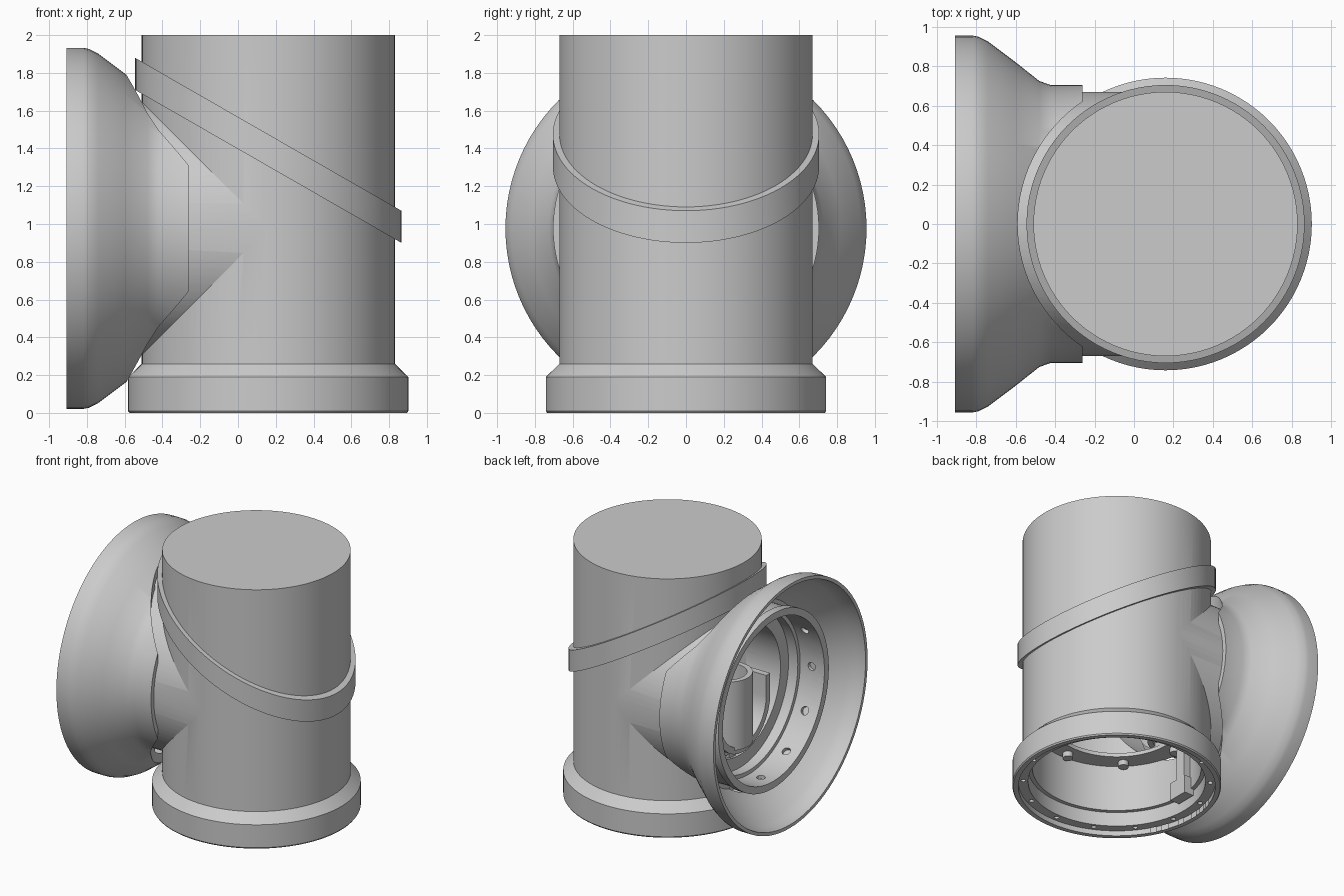
import bpy, bmesh, math
from mathutils import Matrix, Vector

if "Cube" in bpy.data.objects:
    bpy.data.objects.remove(bpy.data.objects["Cube"])

grey = bpy.data.materials.new("plain grey")
grey.use_nodes = True
grey.diffuse_color = (0.6, 0.6, 0.6, 1)
grey.node_tree.nodes["Principled BSDF"].inputs["Base Color"].default_value = (0.6, 0.6, 0.6, 1)

CX, BZ = 0.16, 0.977                    # pipe axis in x, branch axis in z
UPRIGHT = Matrix.Translation((CX, 0, 0))
# lathe height becomes x, with the axis at the branch height
SIDEWAYS = Matrix.Translation((0, 0, BZ)) @ Matrix.Rotation(math.pi / 2, 4, "Y")


def finish(bm, name):
    bmesh.ops.recalc_face_normals(bm, faces=bm.faces)
    mesh = bpy.data.meshes.new(name)
    bm.to_mesh(mesh)
    bm.free()
    mesh.materials.append(grey)
    ob = bpy.data.objects.new(name, mesh)
    bpy.context.collection.objects.link(ob)
    return ob


def lathe(name, profile, matrix, closed=False, steps=96):
    """Revolve (radius, height) points about the local z axis."""
    bm = bmesh.new()
    vs = [bm.verts.new((r, 0, h)) for r, h in profile]
    pairs = list(zip(vs, vs[1:])) + ([(vs[-1], vs[0])] if closed else [])
    edges = [bm.edges.new(p) for p in pairs]
    bmesh.ops.spin(bm, geom=vs + edges, axis=(0, 0, 1), cent=(0, 0, 0),
                   angle=2 * math.pi, steps=steps, use_duplicate=False)
    bmesh.ops.remove_doubles(bm, verts=bm.verts, dist=0.0005)
    bm.transform(matrix)
    return finish(bm, name)


def pegs(name, count, radius, depth, place, matrix, phase=0.0):
    """A ring of small cylinders; place is the matrix of the first one."""
    bm = bmesh.new()
    for i in range(count):
        turn = Matrix.Rotation(2 * math.pi * (i + phase) / count, 4, "Z")
        bmesh.ops.create_cone(bm, cap_ends=True, segments=12, radius1=radius,
                              radius2=radius, depth=depth, matrix=matrix @ turn @ place)
    return finish(bm, name)


def boolean(ob, tool, operation):
    mod = ob.modifiers.new("cut", "BOOLEAN")
    mod.operation, mod.solver, mod.object = operation, "EXACT", tool
    bpy.context.view_layer.objects.active = ob
    bpy.ops.object.modifier_apply(modifier=mod.name)
    bpy.data.objects.remove(tool)


def smooth(obs, degrees):
    bpy.ops.object.select_all(action="DESELECT")
    for ob in obs:
        ob.select_set(True)
    bpy.context.view_layer.objects.active = obs[0]
    bpy.ops.object.shade_smooth_by_angle(angle=math.radians(degrees))


# Upright pipe with a chamfered foot collar, joined by a side branch
body = lathe("pipe_body", [(0, 0), (0.735, 0), (0.742, 0.01), (0.742, 0.19), (0.67, 0.26),
                           (0.67, 2), (0, 2)], UPRIGHT)
branch = lathe("branch", [(0, -0.75), (0.6699, -0.75), (0.6699, CX), (0, CX)], SIDEWAYS)
boolean(body, branch, "UNION")

# Stepped bores from below and from the side
bore = lathe("foot_bore", [(0, -0.1), (0.7, -0.1), (0.7, 0.04), (0.63, 0.04), (0.63, 0.15),
                           (0.6, 0.15), (0.6, 1.9), (0, 1.9)], UPRIGHT)
boolean(body, bore, "DIFFERENCE")
side_bore = lathe("side_bore", [(0, -0.9), (0.63, -0.9), (0.63, -0.55), (0.6, -0.55),
                                (0.6, -0.47), (0.5, -0.47), (0.5, 0.1), (0, 0.1)], SIDEWAYS)
boolean(body, side_bore, "DIFFERENCE")

# Bolt holes in the foot flange and around the branch mouth
foot_holes = pegs("foot_holes", 14, 0.018, 0.06, Matrix.Translation((0.665, 0, 0.05)),
                  UPRIGHT, phase=0.5)
boolean(body, foot_holes, "DIFFERENCE")
radial = Matrix.Translation((0.62, 0, -0.65)) @ Matrix.Rotation(math.pi / 2, 4, "Y")
mouth_holes = pegs("mouth_holes", 12, 0.032, 0.07, radial, SIDEWAYS)
boolean(body, mouth_holes, "DIFFERENCE")

# Thin flared bell around the branch, trimmed clear of the pipe
bell = lathe("flared_bell", [(0.66, -0.262), (0.704, -0.262), (0.704, -0.42), (0.725, -0.48),
                             (0.82, -0.6), (0.925, -0.74), (0.95, -0.79), (0.956, -0.82),
                             (0.956, -0.907), (0.93, -0.907), (0.92, -0.84), (0.89, -0.78),
                             (0.78, -0.63), (0.7, -0.55), (0.66, -0.55)], SIDEWAYS, closed=True)
trim = lathe("trim", [(0, -0.2), (0.75, -0.2), (0.75, 2.2), (0, 2.2)], UPRIGHT)
boolean(bell, trim, "DIFFERENCE")

# Raised ring at the branch mouth
mouth_ring = lathe("mouth_ring", [(0.63, -0.76), (0.685, -0.76), (0.685, -0.7), (0.63, -0.7)],
                   SIDEWAYS, closed=True)

# Slanted band round the pipe
band = lathe("slanted_band", [(0.66, 1.305), (0.705, 1.305), (0.705, 1.475), (0.66, 1.475)],
             UPRIGHT, closed=True)
for v in band.data.vertices:
    v.co.z -= 0.574 * (v.co.x - CX)

# Inner flange with hanging bolts
flange = lathe("inner_flange", [(0.46, 0.51), (0.61, 0.51), (0.61, 0.54), (0.46, 0.54)],
               UPRIGHT, closed=True)
bolts = pegs("flange_bolts", 8, 0.038, 0.05, Matrix.Translation((0.54, 0, 0.495)), UPRIGHT)


# U-shaped channel inside the branch, with a round socket in it
def u_curve(radius):
    arc = [math.pi * i / 16 for i in range(17)]
    return ([(radius, 1.0)] + [(radius * math.cos(a), 0.84 - radius * math.sin(a)) for a in arc]
            + [(-radius, 1.0)])


bm = bmesh.new()
outline = u_curve(0.33) + u_curve(0.28)[::-1]
face = bm.faces.new([bm.verts.new((-0.5, y, z)) for y, z in outline])
grown = bmesh.ops.extrude_face_region(bm, geom=[face])["geom"]
bmesh.ops.translate(bm, vec=Vector((0.2, 0, 0)),
                    verts=[g for g in grown if isinstance(g, bmesh.types.BMVert)])
channel = finish(bm, "inner_channel")
socket = lathe("channel_socket", [(0.14, 0.56), (0.18, 0.56), (0.18, 1.1), (0.14, 1.1)],
               Matrix.Translation((-0.36, 0, 0)), closed=True, steps=32)

# Stepped guide rail on the foot wall below the branch
bm = bmesh.new()
for centre, size in (((-0.41, 0.04, 0.17), (0.08, 0.16, 0.14)),
                     ((-0.41, 0.07, 0.37), (0.08, 0.08, 0.3))):
    bmesh.ops.create_cube(bm, size=1, matrix=Matrix.Translation(centre)
                          @ Matrix.Diagonal((*size, 1)))
rail = finish(bm, "guide_rail")

# Smooth the round walls and keep the edges crisp
smooth([body, band, flange, mouth_ring], 15)
smooth([bell, bolts, channel, socket, rail], 31)
